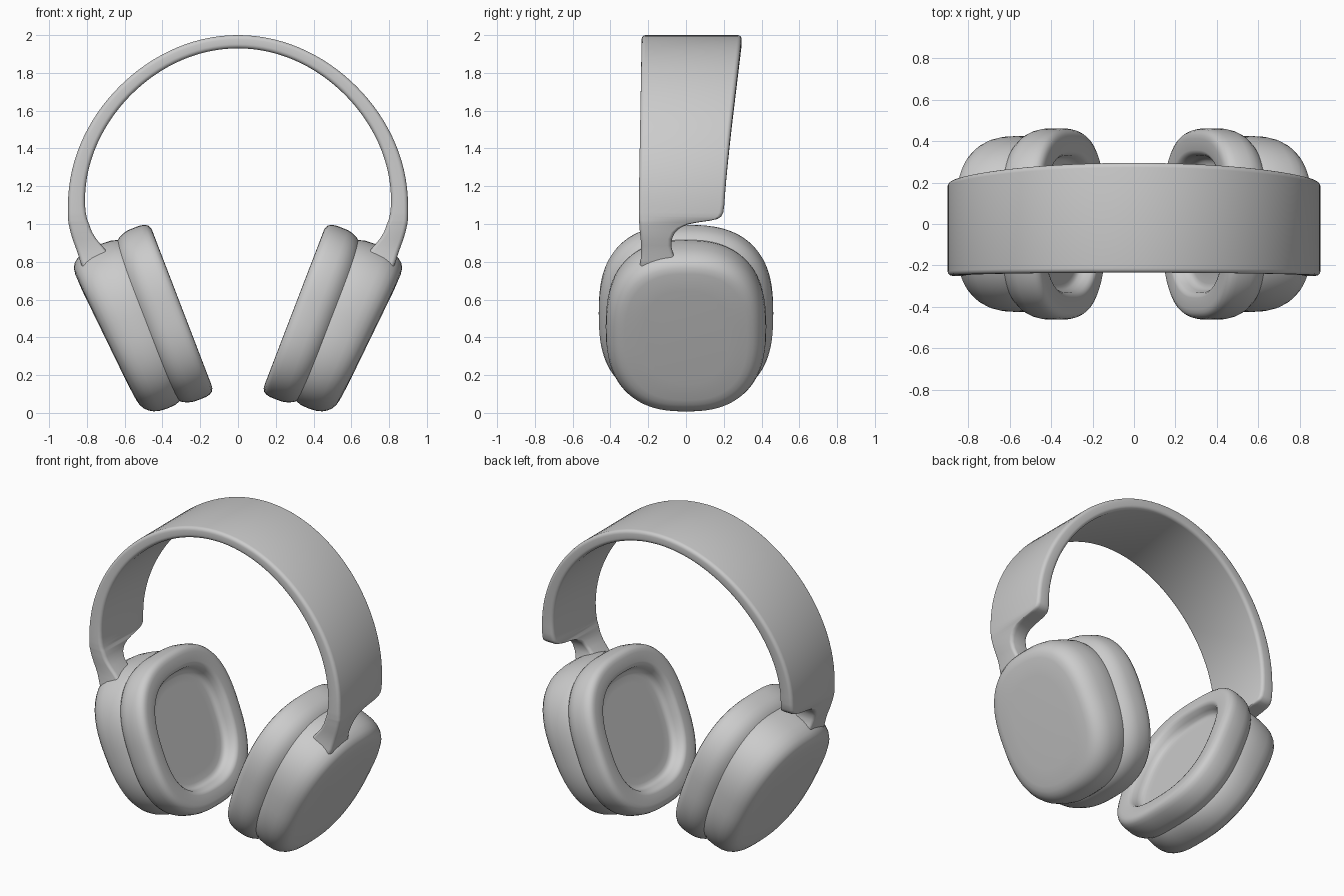
import bpy, bmesh, math
from mathutils import Vector

if "Cube" in bpy.data.objects:
    bpy.data.objects.remove(bpy.data.objects["Cube"])

TILT = math.radians(21)
UP = Vector((math.sin(TILT), 0, math.cos(TILT)))      # along the ear cup
OUT = Vector((math.cos(TILT), 0, -math.sin(TILT)))    # away from the head
CENTRE = Vector((0.297, 0, 0.556))                    # middle of the pad face


def loft(name, rings, angle=40):
    """Skin a list of equal-length point rings and cap both ends."""
    bm = bmesh.new()
    loops = [[bm.verts.new(p) for p in r] for r in rings]
    n = len(loops[0])
    for a, b in zip(loops, loops[1:]):
        for i in range(n):
            j = (i + 1) % n
            bm.faces.new((a[i], a[j], b[j], b[i]))
    bm.faces.new(loops[0][::-1])
    bm.faces.new(loops[-1])
    bmesh.ops.recalc_face_normals(bm, faces=bm.faces)
    me = bpy.data.meshes.new(name)
    bm.to_mesh(me)
    bm.free()
    ob = bpy.data.objects.new(name, me)
    bpy.context.collection.objects.link(ob)
    bpy.ops.object.select_all(action='DESELECT')
    ob.select_set(True)
    bpy.context.view_layer.objects.active = ob
    bpy.ops.object.shade_smooth_by_angle(angle=math.radians(angle))
    return ob


def oval(depth, hw, hu, power, steps=96):
    """Rounded-square ring in the tilted cup plane; outer rings lean out at the top."""
    lean = max(0, (depth - 0.2) / 0.22)
    pts = []
    for i in range(steps):
        a = 2 * math.pi * i / steps
        c, s = math.cos(a), math.sin(a)
        y = math.copysign(abs(c) ** (2 / power), c) * hw
        u = math.copysign(abs(s) ** (2 / power), s) * hu
        d = depth + lean * (0.012 + 0.085 * u)
        pts.append(CENTRE + OUT * d + UP * u + Vector((0, y, 0)))
    return pts


def ear_part(name, profile, hw, hu, power):
    for side, sx in (("right", 1), ("left", -1)):
        rings = [[Vector((p.x * sx, p.y, p.z)) for p in oval(d, hw - i, hu - i, power)]
                 for d, i in profile]
        loft(f"{side}_{name}", rings)


# Outer ear cups: (depth, inset)
ear_part("ear_cup", [(0.12, 0.05), (0.165, 0.022), (0.19, 0.012), (0.22, 0.003), (0.27, 0),
                     (0.32, 0.003), (0.355, 0.012), (0.382, 0.027), (0.402, 0.046),
                     (0.414, 0.07), (0.42, 0.1), (0.424, 0.2)], 0.425, 0.47, 2.5)

# Cushions with a recessed middle
ear_part("ear_cushion", [(0.215, 0.06), (0.195, 0.036), (0.175, 0.02), (0.15, 0.008), (0.12, 0.001),
                         (0.08, 0), (0.05, 0.001), (0.027, 0.006), (0.011, 0.016), (0.002, 0.032),
                         (0, 0.05), (0, 0.105), (0.004, 0.118), (0.018, 0.13), (0.045, 0.138),
                         (0.065, 0.145), (0.076, 0.157), (0.08, 0.175), (0.08, 0.22)],
         0.462, 0.487, 2.6)


def section(outer, inner, y0, y1, radius=0.022, steps=5):
    """Rounded rectangle between the inner and outer band curves."""
    across = outer - inner
    t = across.length
    across.normalize()
    pts = []
    corners = ((t - radius, y1 - radius, 0), (radius, y1 - radius, 90),
               (radius, y0 + radius, 180), (t - radius, y0 + radius, 270))
    for cs, cy, start in corners:
        for k in range(steps):
            a = math.radians(start + 90 * k / (steps - 1))
            s, y = cs + radius * math.cos(a), cy + radius * math.sin(a)
            pts.append(inner + across * s + Vector((0, y, 0)))
    return pts


# Headband: half arch from the crown down, then the notched arm into the cup
half = []
STEPS = 30
for i in range(STEPS + 1):
    a = math.radians(90) * i / STEPS
    c, s = math.cos(a), math.sin(a)
    f = i / STEPS
    thick = 0.07 + 0.02 * f ** 2
    d = Vector((s, 0, c))
    base = Vector((0, 0, 1.1))
    radius = 0.9 - 0.012 * math.sin(2 * a) ** 2
    half.append((base + d * radius, base + d * (radius - thick),
                 -0.25 + 0.015 * c, 0.203 + 0.092 * max(c, 0) ** 1.2))
# (z, outer x, inner x, front y, back y)
for z, xo, xi, y0, y1 in [(1.06, 0.9, 0.806, -0.25, 0.197), (1.04, 0.9, 0.802, -0.25, 0.187),
                          (1.027, 0.899, 0.799, -0.249, 0.168), (1.018, 0.899, 0.796, -0.249, 0.13),
                          (1.008, 0.898, 0.792, -0.248, 0.06), (0.998, 0.896, 0.788, -0.247, 0.01),
                          (0.98, 0.892, 0.782, -0.246, -0.03), (0.955, 0.886, 0.772, -0.244, -0.058),
                          (0.92, 0.876, 0.75, -0.24, -0.075), (0.885, 0.863, 0.72, -0.237, -0.078),
                          (0.85, 0.85, 0.69, -0.237, -0.07), (0.81, 0.838, 0.66, -0.24, -0.055),
                          (0.77, 0.825, 0.65, -0.245, -0.045), (0.73, 0.79, 0.64, -0.245, -0.045)]:
    half.append((Vector((xo, 0, z)), Vector((xi, 0, z)), y0, y1))

right = [section(*h) for h in half]
left = [[Vector((-p.x, p.y, p.z)) for p in r] for r in right[:0:-1]]
loft("headband", left + right, 45)
